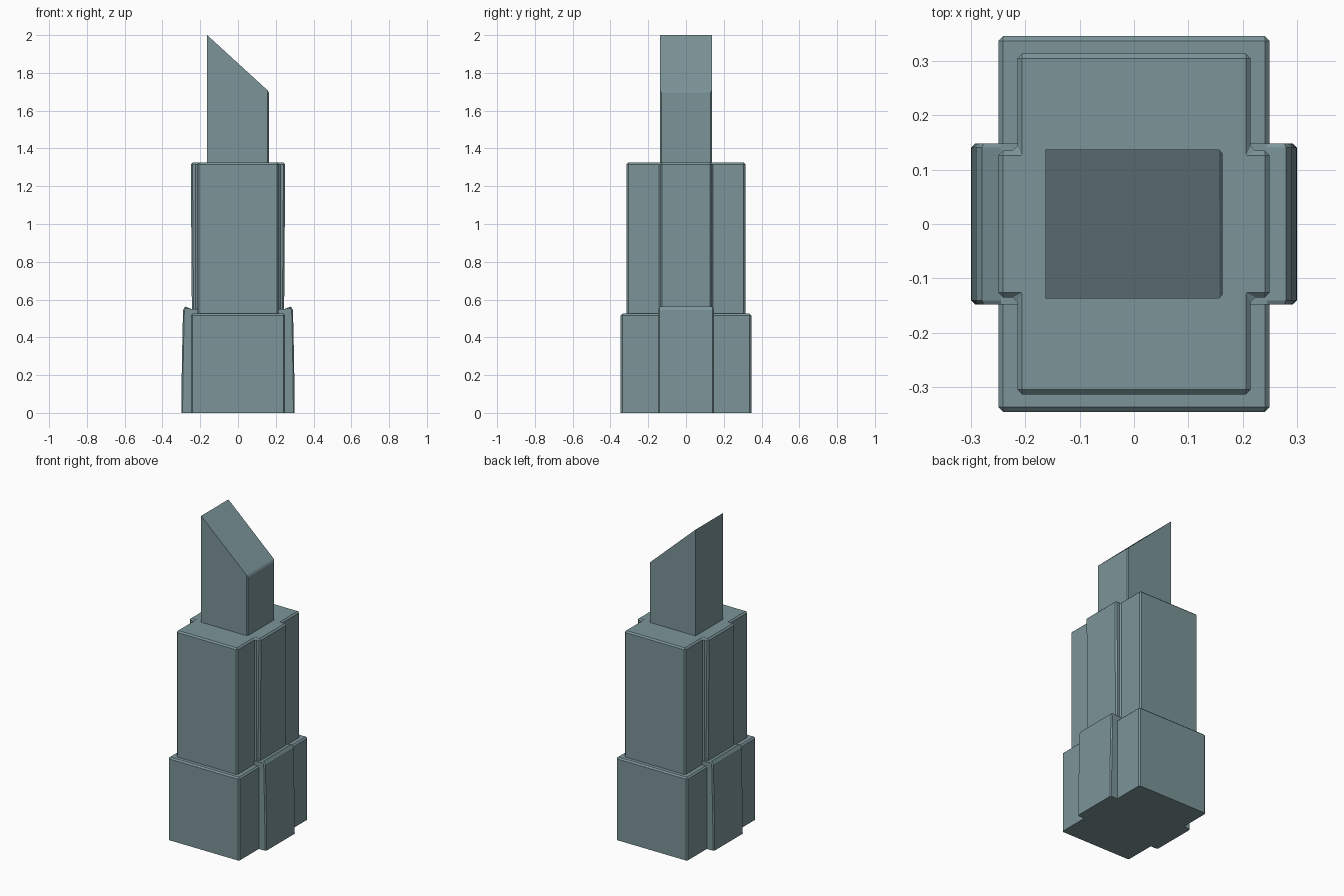
import bpy, bmesh
from math import radians

if "Cube" in bpy.data.objects:
    bpy.data.objects.remove(bpy.data.objects["Cube"])

# Blue-green grey finish
finish = bpy.data.materials.new("slate_teal")
finish.diffuse_color = (0.20, 0.30, 0.32, 1)
finish.use_nodes = True
finish.node_tree.nodes["Principled BSDF"].inputs["Base Color"].default_value = finish.diffuse_color


def prism(name, bottom, top, bevel, pick):
    """Join two matching outlines into a closed solid and chamfer the picked edges."""
    bm = bmesh.new()
    low = [bm.verts.new(p) for p in bottom]
    high = [bm.verts.new(p) for p in top]
    n = len(low)
    bm.faces.new(low[::-1])
    bm.faces.new(high)
    for i in range(n):
        j = (i + 1) % n
        bm.faces.new((low[i], low[j], high[j], high[i]))
    bmesh.ops.recalc_face_normals(bm, faces=bm.faces)
    edges = [e for e in bm.edges if pick(*(v.co for v in e.verts))]
    bmesh.ops.bevel(bm, geom=edges, offset=bevel, offset_type='OFFSET',
                    segments=1, profile=0.5, affect='EDGES', clamp_overlap=True)
    bmesh.ops.recalc_face_normals(bm, faces=bm.faces)
    mesh = bpy.data.meshes.new(name)
    bm.to_mesh(mesh)
    bm.free()
    mesh.materials.append(finish)
    obj = bpy.data.objects.new(name, mesh)
    bpy.context.collection.objects.link(obj)
    return obj


def above(z):
    return lambda a, b: max(a.z, b.z) > z


def cross(x, y, px, py, z):
    """Rectangle outline with a raised panel on both x sides."""
    q = [(x, -y), (x, -py), (px, -py), (px, py), (x, py), (x, y)]
    return [(a, b, z) for a, b in q + [(-a, -b) for a, b in q]]


# Lower case block
rect = [(-0.25, -0.346), (0.25, -0.346), (0.25, 0.346), (-0.25, 0.346)]
prism("base_case", [(x, y, 0) for x, y in rect],
      [(x, y, 0.525) for x, y in rect], 0.009, above(0.01))

# Gently bowed side panels of the lower case
profile = [(0.20, 0), (0.30, 0), (0.299, 0.14), (0.296, 0.32),
           (0.291, 0.545), (0.28, 0.563), (0.245, 0.55), (0.20, 0.55)]
for side, label in ((1, "right"), (-1, "left")):
    panel = prism("base_panel_" + label,
                  [(side * x, -0.148, z) for x, z in profile],
                  [(side * x, 0.148, z) for x, z in profile],
                  0.007,
                  lambda a, b: min(abs(a.x), abs(b.x)) > 0.24
                  and max(a.z, b.z) > 0.01 and abs(a.y - b.y) < 0.1)
    bpy.ops.object.select_all(action='DESELECT')
    panel.select_set(True)
    bpy.context.view_layer.objects.active = panel
    bpy.ops.object.shade_smooth_by_angle(angle=radians(15))

# Middle sleeve with raised side panels in one cross-shaped solid
prism("inner_sleeve", cross(0.215, 0.314, 0.244, 0.135, 0.50),
      cross(0.215, 0.314, 0.25, 0.135, 1.325), 0.009, above(0.51))

# Slanted tip
slant = [(-0.163, 1.30), (0.163, 1.30), (0.163, 1.702), (-0.163, 2.0)]
prism("slanted_tip", [(x, -0.137, z) for x, z in slant],
      [(x, 0.137, z) for x, z in slant], 0.007,
      lambda a, b: min(a.x, b.x) > 0.1 and max(a.z, b.z) > 1.4)
